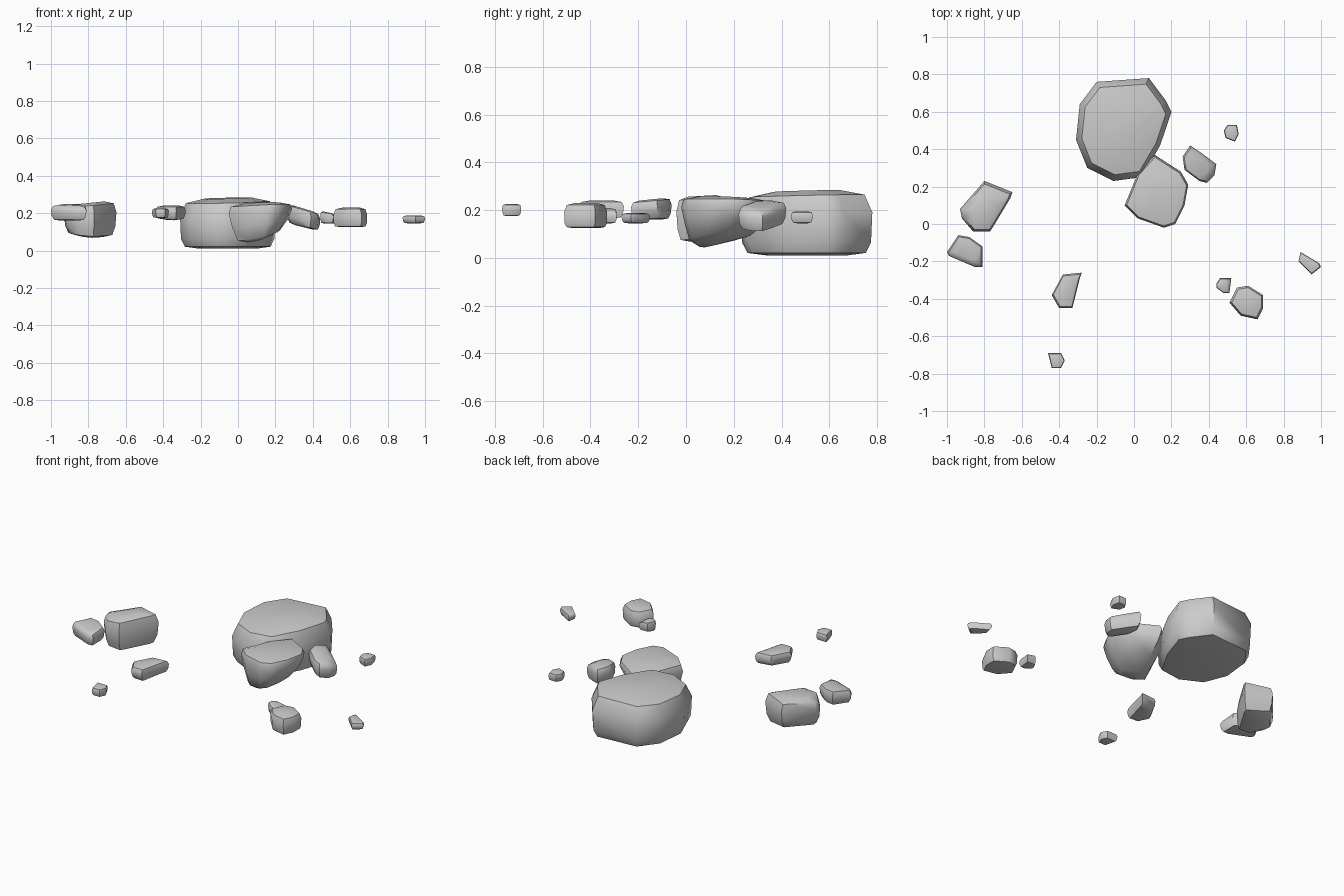
import bpy, bmesh
from mathutils import Vector

if "Cube" in bpy.data.objects:
    bpy.data.objects.remove(bpy.data.objects["Cube"], do_unlink=True)

stone = bpy.data.materials.new("grey stone")
stone.use_nodes = True
stone.diffuse_color = (.6, .6, .6, 1)
stone.node_tree.nodes["Principled BSDF"].inputs["Base Color"].default_value = stone.diffuse_color

# Outline scale and relative height of each ring, from the underside to the crown
ROUNDED = ((.5, 0), (.84, .06), (.96, .3), (1, .68), (.9, .92), (.55, 1))
BLOCKY = ((.6, 0), (.9, .04), (.98, .2), (1, .65), (.88, .92), (.5, 1))
WEDGE = ((.3, 0), (.66, .12), (.88, .45), (1, .78), (.94, .93), (.55, 1))


def rock(name, outline, low, high, rings=ROUNDED, base_tilt=(0, 0), top_tilt=(0, 0), lean=(0, 0)):
    """Stack scaled copies of a plan outline (hundredths of a unit) into a boulder."""
    plan = [Vector(p) / 100 for p in outline]
    centre = sum(plan, Vector((0, 0))) / len(plan)
    base_tilt, top_tilt, lean = Vector(base_tilt), Vector(top_tilt), Vector(lean)
    bm = bmesh.new()
    loops = []
    for scale, t in rings:
        loop = []
        for p in plan:
            offset = (p - centre) * scale
            floor = low + base_tilt.dot(offset)
            crown = high + top_tilt.dot(offset)
            spot = centre + offset + lean * (1 - t) * (1 - scale)
            loop.append(bm.verts.new((spot.x, spot.y, floor + (crown - floor) * t)))
        loops.append(loop)
    for lower, upper in zip(loops, loops[1:]):
        for i in range(len(plan)):
            j = (i + 1) % len(plan)
            bm.faces.new((lower[i], lower[j], upper[j], upper[i]))
    bm.faces.new(loops[0])
    bm.faces.new(loops[-1])
    bmesh.ops.recalc_face_normals(bm, faces=bm.faces)
    mesh = bpy.data.meshes.new(name)
    bm.to_mesh(mesh)
    bm.free()
    mesh.materials.append(stone)
    obj = bpy.data.objects.new(name, mesh)
    bpy.context.collection.objects.link(obj)
    bpy.ops.object.select_all(action='DESELECT')
    obj.select_set(True)
    bpy.context.view_layer.objects.active = obj
    bpy.ops.object.shade_smooth_by_angle(angle=.9)


# Two central boulders
rock("large_boulder",
     [(-20, 76), (8, 78), (17, 66), (20, 60), (14, 42), (4, 25), (-11, 23), (-25, 30), (-31, 45), (-29, 64)],
     .01, .28, BLOCKY, top_tilt=(.02, .02))
rock("medium_boulder",
     [(-5, 10), (2, 27), (11, 37), (25, 28), (29, 21), (27, 10), (22, 0), (16, -2), (2, 3)],
     .06, .255, WEDGE, base_tilt=(.25, .12), top_tilt=(.03, -.03), lean=(-.05, -.08))

# Stones on the right-hand side
rock("side_boulder",
     [(-93, 8), (-80, 23), (-65, 17), (-66, 14), (-75, -1), (-77, -4), (-86, -4), (-92, 3)],
     .075, .255, base_tilt=(-.1, .1), top_tilt=(.1, 0))
rock("side_stone",
     [(-100, -15), (-94, -6), (-88, -7), (-81, -12), (-81, -23), (-85, -23), (-99, -17)],
     .16, .245, top_tilt=(0, .1))
rock("front_stone",
     [(-44, -38), (-38, -27), (-28, -26), (-29, -29), (-33, -45), (-40, -45)],
     .165, .24, base_tilt=(-.05, .05))
rock("front_pebble",
     [(-46, -69), (-39, -69), (-37, -73), (-39, -77), (-44, -77)],
     .175, .226)

# Stones on the left-hand side
rock("back_stone",
     [(26, 36), (30, 42), (36, 38), (44, 32), (43, 26), (39, 22), (35, 23), (27, 29)],
     .125, .225, base_tilt=(-.25, 0), top_tilt=(-.3, 0))
rock("back_pebble",
     [(48, 50), (50, 53), (55, 53), (56, 48), (54, 44), (49, 46)],
     .145, .195)
rock("left_stone",
     [(51, -42), (55, -34), (61, -33), (69, -38), (69, -45), (66, -51), (57, -49)],
     .125, .23, BLOCKY)
rock("left_pebble",
     [(44, -32), (46, -29), (52, -29), (51, -37), (48, -37), (44, -34)],
     .145, .205, top_tilt=(-.2, 0))
rock("outer_pebble",
     [(88, -20), (89, -15), (99, -21), (100, -23), (95, -27)],
     .145, .188)
